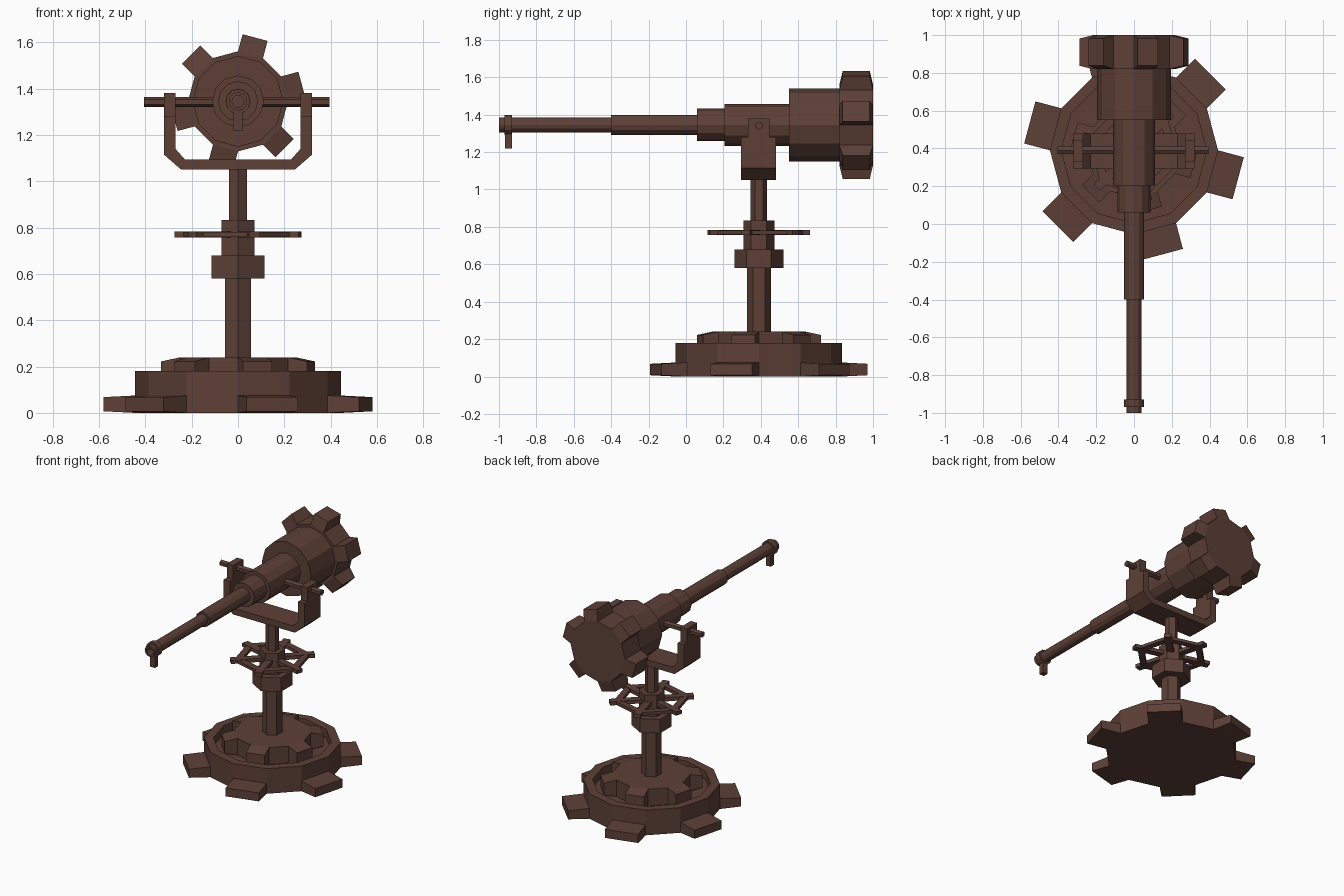
import bpy, bmesh, math
from mathutils import Matrix, Vector

if "Cube" in bpy.data.objects:
    bpy.data.objects.remove(bpy.data.objects["Cube"])

brown = bpy.data.materials.new("dark_brown")
brown.diffuse_color = (0.109, 0.051, 0.038, 1)
brown.use_nodes = True
brown.node_tree.nodes["Principled BSDF"].inputs["Base Color"].default_value = brown.diffuse_color

CY = 0.39       # y of the stand's axis
GZ = 1.345      # height of the gun's axis
STAND = Matrix.Translation((0, CY, 0))
GUN = Matrix.Translation((0, 0, GZ)) @ Matrix.Rotation(math.pi / 2, 4, 'X')  # local z -> -y


def finish(name, bm, matrix=Matrix()):
    bmesh.ops.remove_doubles(bm, verts=bm.verts, dist=1e-5)
    bmesh.ops.recalc_face_normals(bm, faces=bm.faces)
    bm.transform(matrix)
    me = bpy.data.meshes.new(name)
    bm.to_mesh(me)
    bm.free()
    me.materials.append(brown)
    ob = bpy.data.objects.new(name, me)
    bpy.context.collection.objects.link(ob)
    return ob


def lathe(name, profile, sides, matrix, start=0.0, closed=False):
    """Turn (radius, height) points round the local z axis."""
    bm = bmesh.new()
    rings = []
    for r, z in profile:
        if r == 0:
            rings.append([bm.verts.new((0, 0, z))] * sides)
        else:
            rings.append([bm.verts.new((r * math.cos(start + math.tau * i / sides),
                                        r * math.sin(start + math.tau * i / sides), z))
                          for i in range(sides)])
    pairs = list(zip(rings, rings[1:])) + ([(rings[-1], rings[0])] if closed else [])
    for a, b in pairs:
        for i in range(sides):
            j = (i + 1) % sides
            bm.faces.new(list(dict.fromkeys((a[i], a[j], b[j], b[i]))))
    return finish(name, bm, matrix)


def cog(name, r, reach, z0, z1, inset, phase, matrix):
    """Twelve-sided disc with every second side pulled out into a tooth."""
    bm = bmesh.new()
    ring = [bm.verts.new((r * math.cos(math.tau * i / 12), r * math.sin(math.tau * i / 12), z0))
            for i in range(12)]
    base = bm.faces.new(ring)
    ext = bmesh.ops.extrude_face_region(bm, geom=[base])
    bmesh.ops.translate(bm, vec=(0, 0, z1 - z0),
                        verts=[g for g in ext['geom'] if isinstance(g, bmesh.types.BMVert)])
    bmesh.ops.recalc_face_normals(bm, faces=bm.faces)
    bm.normal_update()
    sides = []
    for f in bm.faces:
        if abs(f.normal.z) < 0.5:
            a = math.degrees(math.atan2(f.normal.y, f.normal.x))
            if round(a - phase) % 60 == 0:
                sides.append(f)
    mid = (z0 + z1) / 2
    for f in sides:
        n = f.normal.copy()
        new = bmesh.ops.extrude_discrete_faces(bm, faces=[f])['faces'][0]
        for v in new.verts:
            v.co += n * (reach - r * math.cos(math.pi / 12))
            v.co.z += inset if v.co.z < mid else -inset
    return finish(name, bm, matrix)


def box(name, size, matrix):
    bm = bmesh.new()
    bmesh.ops.create_cube(bm, size=1, matrix=Matrix.Diagonal((*size, 1)))
    return finish(name, bm, matrix)


def post(name, r, z0, z1):
    return lathe(name, [(0, z0), (r, z0), (r, z1), (0, z1)], 6, STAND, math.pi / 2)


# Base: toothed foot, recessed drum and inner gear
cog("base_foot", 0.445, 0.571, 0, 0.075, 0.007, 45, STAND)
lathe("base_drum", [(0.445, 0.075), (0.445, 0.18), (0.385, 0.18), (0.385, 0.12), (0, 0.12)],
      12, STAND)
cog("base_gear", 0.25, 0.326, 0.12, 0.24, 0.018, 45, STAND)

# Hexagonal column
post("column", 0.065, 0.24, 0.58)
post("collar", 0.131, 0.58, 0.68)
post("wheel_hub", 0.083, 0.68, 0.833)
post("upper_post", 0.044, 0.833, 1.06)

# Handwheel: hexagonal rim and six spokes that stick out past it
lathe("wheel_rim", [(0.25, 0.759), (0.25, 0.781), (0.2, 0.781), (0.2, 0.759)],
      6, STAND, math.radians(45), closed=True)
for k in range(6):
    turn = Matrix.Rotation(math.radians(45 + 60 * k), 4, 'Z')
    box("wheel_spoke", (0.225, 0.048, 0.026),
        STAND @ turn @ Matrix.Translation((0.1645, 0, 0.77)))

# Yoke: half outline mirrored and extruded along y
outer = [(0.32, 1.28), (0.32, 1.115), (0.245, 1.05)]
inner = [(0.23, 1.095), (0.27, 1.14), (0.27, 1.28)]
bm = bmesh.new()
quads = list(zip(outer, outer[1:], inner[::-1][1:], inner[::-1]))
for sx in (1, -1):
    for q in quads:
        bm.faces.new([bm.verts.new((sx * x, 0.295, z)) for x, z in q])
(ox, oz), (ix, iz) = outer[-1], inner[0]
bm.faces.new([bm.verts.new((x, 0.295, z)) for x, z in ((ox, oz), (-ox, oz), (-ix, iz), (ix, iz))])
bmesh.ops.remove_doubles(bm, verts=bm.verts, dist=1e-5)
ext = bmesh.ops.extrude_face_region(bm, geom=bm.faces[:], use_keep_orig=True)
bmesh.ops.translate(bm, vec=(0, 0.185, 0),
                    verts=[g for g in ext['geom'] if isinstance(g, bmesh.types.BMVert)])
finish("yoke", bm)
for sx in (1, -1):
    box("yoke_lug", (0.05, 0.115, 0.1), Matrix.Translation((sx * 0.295, CY - 0.002, 1.33)))
lathe("axle", [(0, -0.4), (0.022, -0.4), (0.022, 0.4), (0, 0.4)], 6,
      Matrix.Translation((-0.006, CY, GZ - 0.003)) @ Matrix.Rotation(math.pi / 2, 4, 'Y'))

# Gun: stepped barrel from rear to muzzle, with a shallow bore
lathe("barrel", [(0, -0.83), (0.196, -0.83), (0.196, -0.55), (0.112, -0.55), (0.112, -0.205),
                 (0.087, -0.205), (0.087, -0.06), (0.054, -0.06), (0.054, 0.4), (0.04, 0.4),
                 (0.04, 1.0), (0.026, 1.0), (0.026, 0.94), (0, 0.94)], 12, GUN)
cog("rear_gear", 0.216, 0.285, -1.0, -0.82, 0.018, 15, GUN)
lathe("muzzle_ring", [(0.038, 0.93), (0.053, 0.93), (0.053, 0.97), (0.038, 0.97)], 12, GUN)
box("muzzle_peg", (0.038, 0.038, 0.085), Matrix.Translation((0, -0.95, 1.262)))
